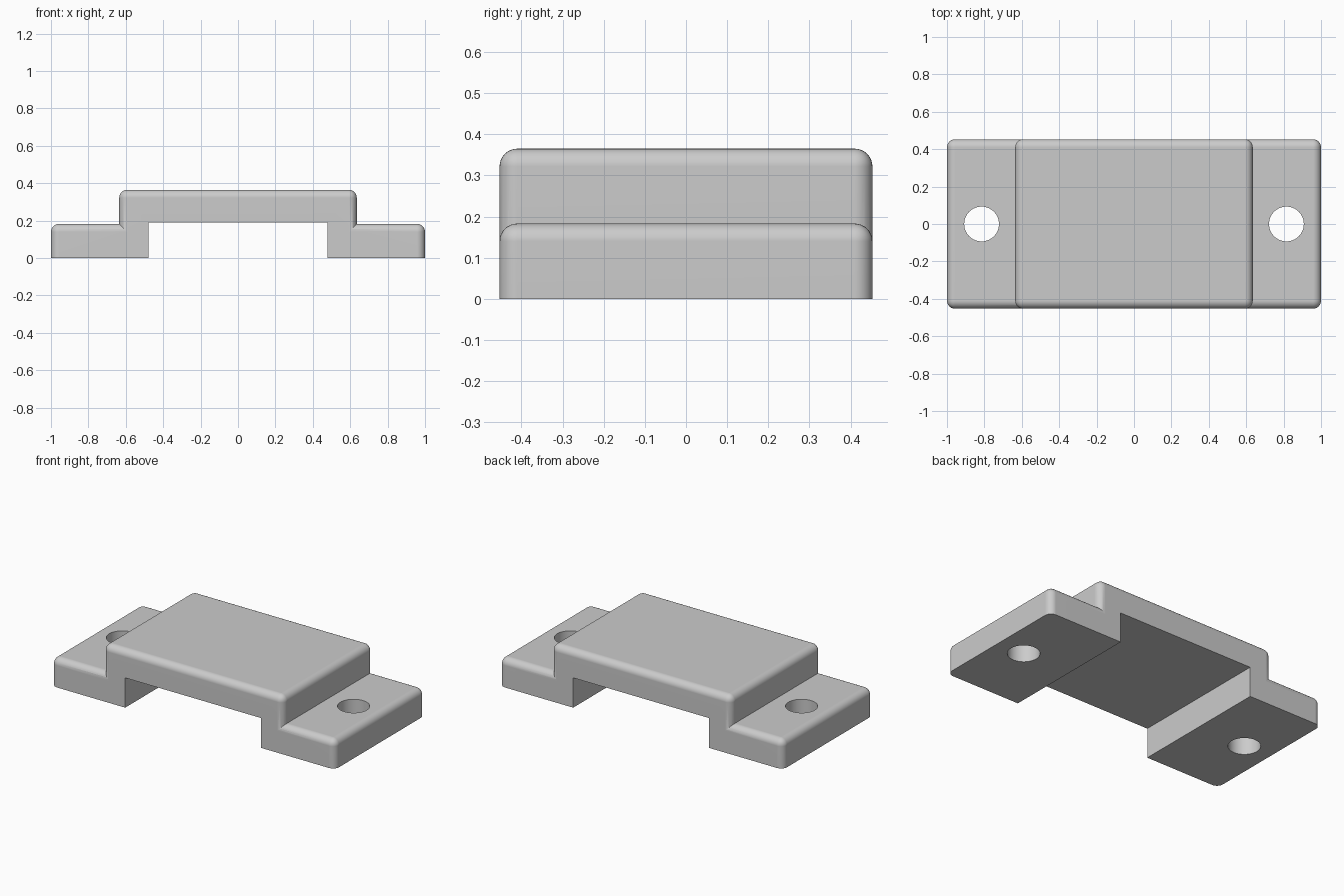
import bpy
import bmesh
from mathutils import Matrix, Vector

if "Cube" in bpy.data.objects:
    bpy.data.objects.remove(bpy.data.objects["Cube"], do_unlink=True)

DEPTH, RADIUS = 0.906, 0.043

grey = bpy.data.materials.new("plain grey")
grey.use_nodes = True
grey.diffuse_color = (0.6, 0.6, 0.6, 1)
grey.node_tree.nodes["Principled BSDF"].inputs["Base Color"].default_value = (0.6, 0.6, 0.6, 1)


def finish(name, bm):
    mesh = bpy.data.meshes.new(name)
    bm.to_mesh(mesh)
    bm.free()
    mesh.materials.append(grey)
    ob = bpy.data.objects.new(name, mesh)
    bpy.context.collection.objects.link(ob)
    return ob


def block(name, width, depth, bottom, top, rounded=False):
    """Box centred in plan; rounding leaves only the bottom rim sharp."""
    bm = bmesh.new()
    size = Vector((width, depth, top - bottom))
    bmesh.ops.create_cube(bm, size=1, matrix=Matrix.Translation((0, 0, (top + bottom) / 2))
                          @ Matrix.Diagonal(size).to_4x4())
    if rounded:
        edges = [e for e in bm.edges if max(v.co.z for v in e.verts) > top - 0.001]
        bmesh.ops.bevel(bm, geom=edges, offset=RADIUS, segments=8, profile=0.5, affect='EDGES')
    return finish(name, bm)


def combine(target, tool, operation):
    mod = target.modifiers.new(operation.title(), 'BOOLEAN')
    mod.operation = operation
    mod.solver = 'EXACT'
    mod.object = tool
    bpy.ops.object.select_all(action='DESELECT')
    bpy.context.view_layer.objects.active = target
    target.select_set(True)
    bpy.ops.object.modifier_apply(modifier=mod.name)
    bpy.data.objects.remove(tool, do_unlink=True)


# Long flange plate with the raised block merged into it
bracket = block("mounting_bracket", 2, DEPTH, 0, 0.183, rounded=True)
combine(bracket, block("raised_block", 1.27, DEPTH, 0, 0.365, rounded=True), 'UNION')

# Open channel underneath, front to back
combine(bracket, block("channel_cutter", 0.956, 2, -0.2, 0.19), 'DIFFERENCE')

# Screw hole in each flange
for side in (-1, 1):
    bm = bmesh.new()
    bmesh.ops.create_cone(bm, cap_ends=True, segments=48, radius1=0.093, radius2=0.093, depth=1,
                          matrix=Matrix.Translation((side * 0.815, 0, 0)))
    combine(bracket, finish("hole_cutter", bm), 'DIFFERENCE')

# Smooth fillets, flat broad faces
bpy.ops.object.shade_smooth_by_angle(angle=0.5)
normals = bracket.modifiers.new("Weighted normals", 'WEIGHTED_NORMAL')
normals.keep_sharp = True
